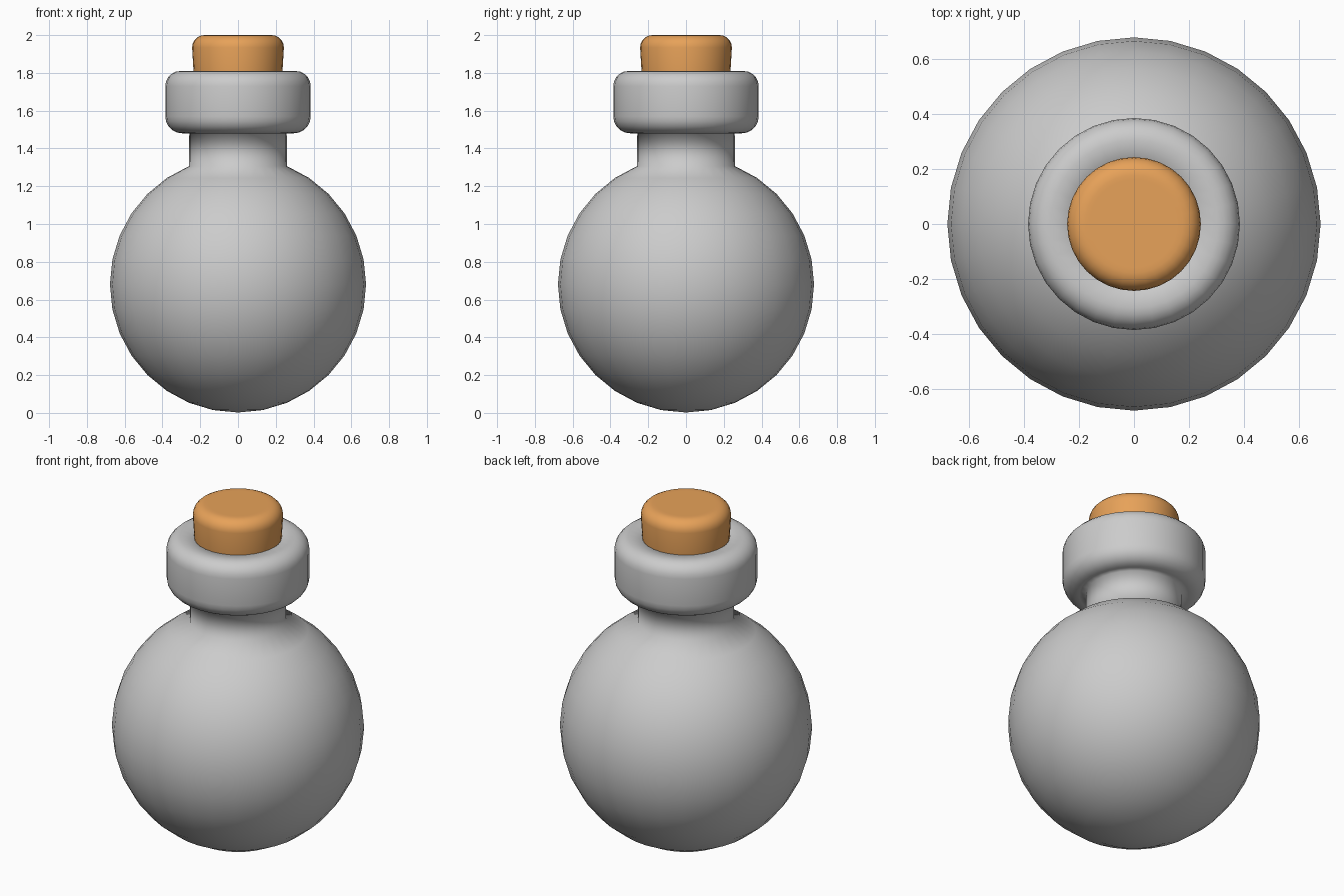
import bpy, bmesh
from math import sin, cos, pi, radians

if "Cube" in bpy.data.objects:
    bpy.data.objects.remove(bpy.data.objects["Cube"])

SEG = 32


def arc(cx, cz, r, a0, a1, n):
    """Profile points (radius, height) along an arc, angles in degrees."""
    return [(cx + r * cos(radians(a0 + (a1 - a0) * i / n)),
             cz + r * sin(radians(a0 + (a1 - a0) * i / n))) for i in range(n + 1)]


def lathe(name, profile):
    """Revolve a bottom-to-top profile about z; points on the axis become poles."""
    bm = bmesh.new()
    rings = []
    for r, z in profile:
        if r < 1e-5:
            rings.append([bm.verts.new((0, 0, z))] * SEG)
        else:
            rings.append([bm.verts.new((r * cos(2 * pi * i / SEG), r * sin(2 * pi * i / SEG), z))
                          for i in range(SEG)])
    for low, high in zip(rings, rings[1:]):
        for i in range(SEG):
            j = (i + 1) % SEG
            loop = [low[i], low[j], high[j], high[i]]
            bm.faces.new(list(dict.fromkeys(loop)))
    for f in bm.faces:
        f.smooth = True
    bmesh.ops.recalc_face_normals(bm, faces=bm.faces)
    mesh = bpy.data.meshes.new(name)
    bm.to_mesh(mesh)
    bm.free()
    obj = bpy.data.objects.new(name, mesh)
    bpy.context.collection.objects.link(obj)
    return obj


# Bottle: round body, straight neck, thick rounded lip, short inner bore
body = arc(0, 0.68, 0.678, -90, 67.5, 14)
neck = [(0.258, 1.48)]
lip = arc(0.295, 1.57, 0.09, -90, 0, 5) + arc(0.305, 1.73, 0.08, 0, 90, 5)
bore = [(0.24, 1.805), (0.225, 1.79), (0.21, 1.5), (0, 1.5)]
lathe("bottle", body + neck + lip + bore)

# Cork: slightly tapered stopper with a rounded top edge
cork = lathe("cork", [(0, 1.52), (0.213, 1.52), (0.235, 1.80)]
             + arc(0.178, 1.935, 0.065, 0, 90, 5) + [(0.16, 2.0), (0, 2.0)])
mat = bpy.data.materials.new("cork")
mat.diffuse_color = (0.8, 0.36, 0.1, 1)
mat.use_nodes = True
mat.node_tree.nodes["Principled BSDF"].inputs["Base Color"].default_value = mat.diffuse_color
cork.data.materials.append(mat)
